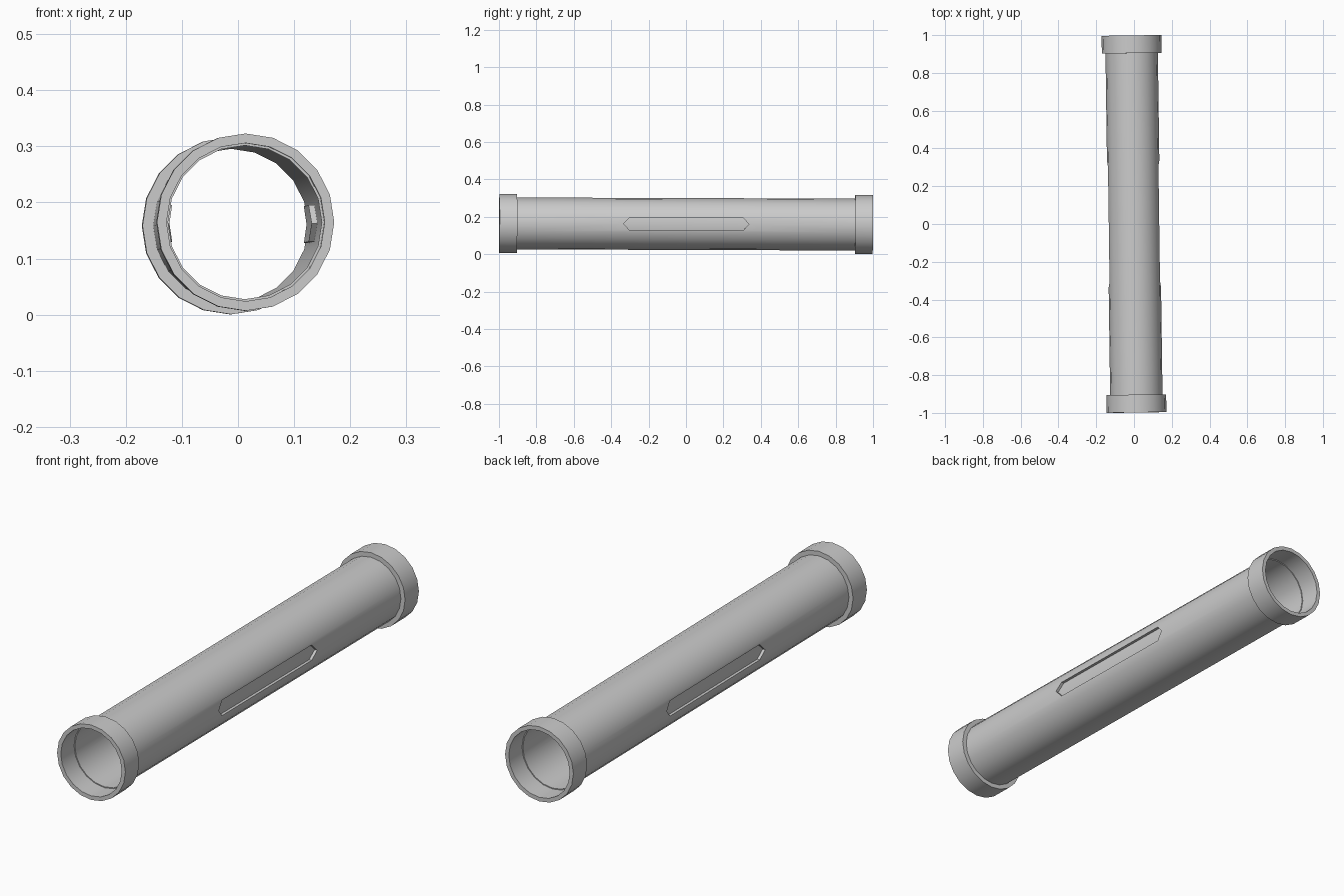
import bpy, bmesh
from math import cos, sin, pi
from mathutils import Matrix

if "Cube" in bpy.data.objects:
    bpy.data.objects.remove(bpy.data.objects["Cube"])

SIDES = 20
# The whole pipe lies very slightly askew
POSE = (Matrix.Translation((0, 0, 0.1615))
        @ Matrix.Rotation(0.0136, 4, 'Z') @ Matrix.Rotation(-0.0033, 4, 'X'))


def add_object(name, bm):
    bmesh.ops.recalc_face_normals(bm, faces=bm.faces)
    mesh = bpy.data.meshes.new(name)
    bm.to_mesh(mesh)
    bm.free()
    ob = bpy.data.objects.new(name, mesh)
    bpy.context.collection.objects.link(ob)
    ob.matrix_world = POSE
    return ob


def lathe(name, profile):
    """Revolve a closed (radius, y) profile around the y axis."""
    bm = bmesh.new()
    rings = [[bm.verts.new((r * cos(2 * pi * i / SIDES), y, r * sin(2 * pi * i / SIDES)))
              for i in range(SIDES)] for r, y in profile]
    for a, b in zip(rings, rings[1:] + rings[:1]):
        for i in range(SIDES):
            j = (i + 1) % SIDES
            bm.faces.new((a[i], a[j], b[j], b[i]))
    return add_object(name, bm)


def smooth(ob):
    bpy.ops.object.select_all(action='DESELECT')
    ob.select_set(True)
    bpy.context.view_layer.objects.active = ob
    bpy.ops.object.shade_smooth_by_angle(angle=0.52)


R_OUT, R_IN = 0.1387, 0.1370
SLOT = [(-0.335, 0), (-0.305, -0.0325), (0.305, -0.0325),
        (0.335, 0), (0.305, 0.0325), (-0.305, 0.0325)]

# Long thin-walled tube
tube = lathe("tube", [(R_OUT, -0.906), (R_OUT, 0.906), (R_IN, 0.906), (R_IN, -0.906)])

# Stepped collars at both ends
for name, s in (("front_collar", -1), ("back_collar", 1)):
    smooth(lathe(name, [(r, s * y) for r, y in (
        (0.141, 0.998), (0.158, 0.998), (0.158, 0.904),
        (R_IN, 0.904), (R_IN, 0.908), (0.141, 0.908))]))

# Cutter: pointed slot through both sides
bm = bmesh.new()
face = bm.faces.new([bm.verts.new((-0.3, y, z)) for y, z in SLOT])
ext = bmesh.ops.extrude_face_region(bm, geom=[face])
bmesh.ops.translate(bm, vec=(0.6, 0, 0),
                    verts=[v for v in ext["geom"] if isinstance(v, bmesh.types.BMVert)])
cutter = add_object("slot_cutter", bm)
cutter.hide_render = True
mod = tube.modifiers.new("slots", 'BOOLEAN')
mod.operation = 'DIFFERENCE'
mod.solver = 'EXACT'
mod.object = cutter
bpy.context.view_layer.objects.active = tube
bpy.ops.object.modifier_apply(modifier=mod.name)
bpy.data.objects.remove(cutter)
smooth(tube)

# Recessed pointed trays filling the slots
for name, s in (("right_recess", 1), ("left_recess", -1)):
    bm = bmesh.new()
    top, low = [[bm.verts.new((s * (R_OUT - d - 0.158 * abs(z)), y, z)) for y, z in SLOT]
                for d in (0, 0.012)]
    for i in range(6):
        j = (i + 1) % 6
        bm.faces.new((top[i], top[j], low[j], low[i]))
    bm.faces.new((low[0], low[1], low[2], low[3]))
    bm.faces.new((low[3], low[4], low[5], low[0]))
    smooth(add_object(name, bm))
